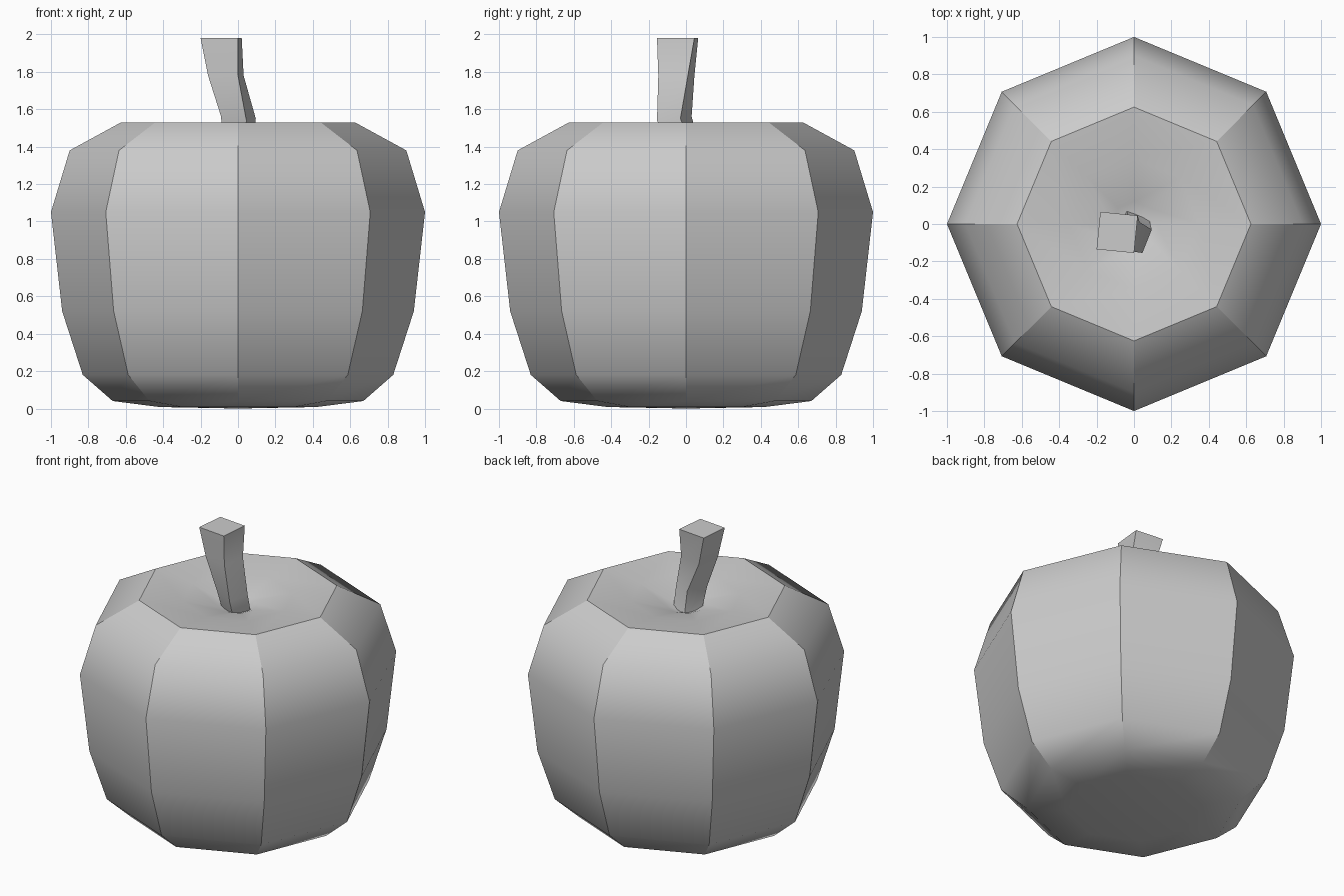
import bpy, bmesh
from math import cos, sin, pi

if "Cube" in bpy.data.objects:
    bpy.data.objects.remove(bpy.data.objects["Cube"])

SIDES = 8


def finish(bm, name):
    bmesh.ops.recalc_face_normals(bm, faces=bm.faces[:])
    mesh = bpy.data.meshes.new(name)
    bm.to_mesh(mesh)
    bm.free()
    obj = bpy.data.objects.new(name, mesh)
    bpy.context.collection.objects.link(obj)
    return obj


def bridge(bm, rings):
    for a, b in zip(rings, rings[1:]):
        n = len(a)
        for i in range(n):
            j = (i + 1) % n
            bm.faces.new((a[i], a[j], b[j], b[i]))


# Fruit body: eight-sided lathe with a dimple on top (radius, height)
profile = [(0.42, 0.008), (0.67, 0.04), (0.83, 0.18), (0.94, 0.52), (1.0, 1.05),
           (0.90, 1.38), (0.625, 1.53), (0.35, 1.50), (0.12, 1.445)]
bm = bmesh.new()
rings = [[bm.verts.new((r * cos(2 * pi * i / SIDES), r * sin(2 * pi * i / SIDES), z))
          for i in range(SIDES)] for r, z in profile]
bridge(bm, rings)
for ring, z in ((rings[0], 0.0), (rings[-1], 1.40)):
    centre = bm.verts.new((0, 0, z))
    for i in range(SIDES):
        bm.faces.new((ring[i], ring[(i + 1) % SIDES], centre))
for f in bm.faces:
    f.smooth = True

# Hard ridges between the panels and around the top rim
for k in range(1, 6):
    for i in range(SIDES):
        bm.edges.get((rings[k][i], rings[k + 1][i])).smooth = False
for i in range(SIDES):
    bm.edges.get((rings[6][i], rings[6][(i + 1) % SIDES])).smooth = False
finish(bm, "fruit_body")

# Stem: bent, twisting four-sided bar rooted in the dimple
sections = [
    [(0.03, -0.09, 1.39), (0.08, 0.03, 1.39), (-0.04, 0.08, 1.39), (-0.085, -0.04, 1.39)],
    [(0.045, -0.155, 1.54), (0.095, -0.03, 1.55), (-0.03, 0.03, 1.56), (-0.09, -0.10, 1.56)],
    [(0.0, -0.148, 1.78), (0.03, 0.01, 1.78), (-0.13, 0.045, 1.78), (-0.16, -0.12, 1.78)],
    [(0.0, -0.155, 1.98), (0.02, 0.045, 1.98), (-0.18, 0.065, 1.98), (-0.2, -0.135, 1.98)],
]
bm = bmesh.new()
rings = [[bm.verts.new(p) for p in s] for s in sections]
bridge(bm, rings)
bm.faces.new(rings[0])
bm.faces.new(rings[-1])
for f in bm.faces:
    f.smooth = len(f.verts) == 4 and abs(f.calc_center_median().z - 1.98) > 0.01
for ring in (rings[0], rings[-1]):
    for i in range(4):
        bm.edges.get((ring[i], ring[(i + 1) % 4])).smooth = False
for a, b in zip(rings, rings[1:]):
    for i in range(4):
        bm.edges.get((a[i], b[i])).smooth = False
finish(bm, "stem")
